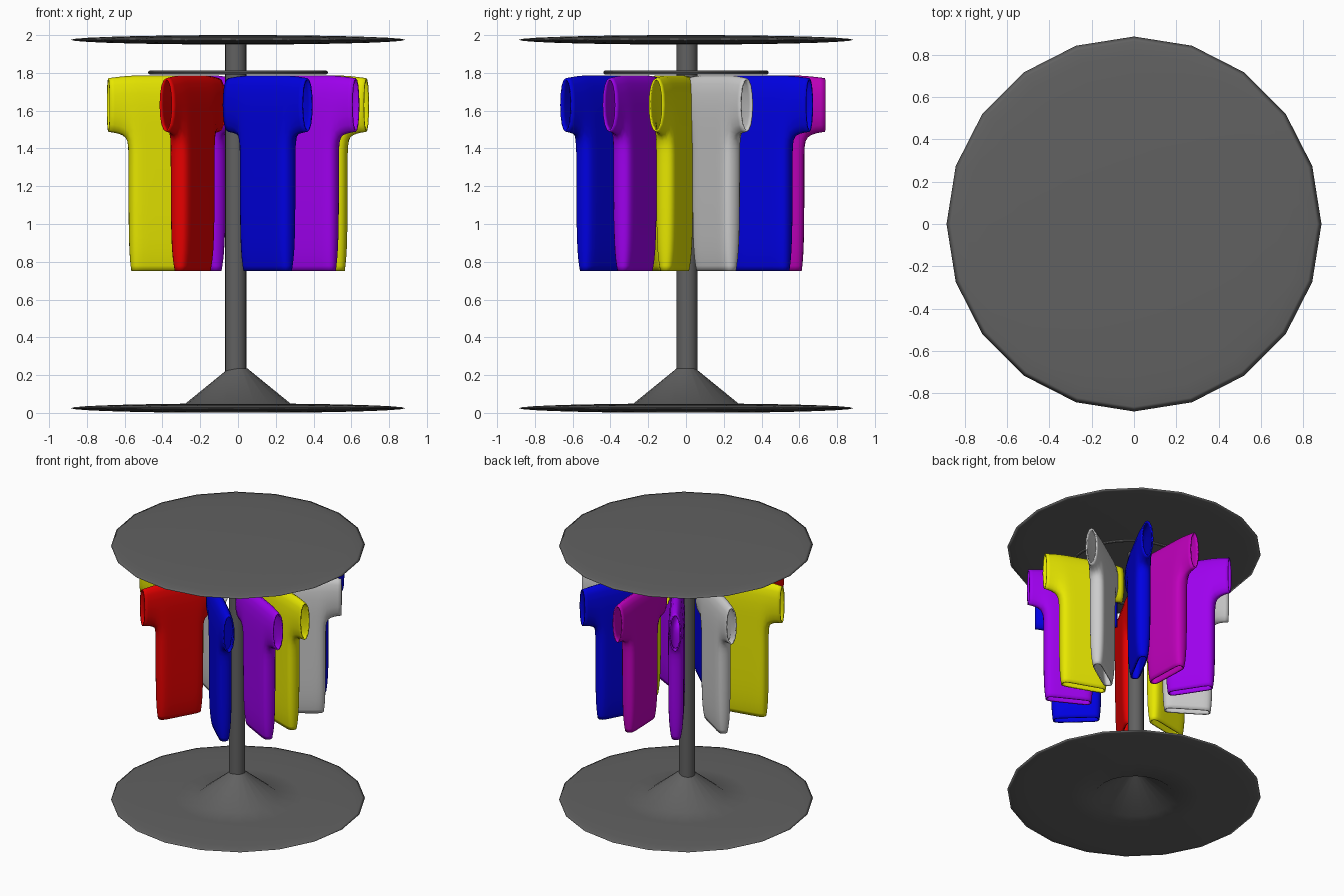
import bpy, bmesh
from math import radians, cos, sin, tau, pi

if "Cube" in bpy.data.objects:
    bpy.data.objects.remove(bpy.data.objects["Cube"])


def material(name, rgb):
    m = bpy.data.materials.new(name)
    m.diffuse_color = (*rgb, 1)
    m.use_nodes = True
    m.node_tree.nodes["Principled BSDF"].inputs["Base Color"].default_value = m.diffuse_color
    return m


dark = material("dark_metal", (0.12, 0.12, 0.12))


def finish(bm, name, colour=dark):
    bmesh.ops.recalc_face_normals(bm, faces=bm.faces)
    me = bpy.data.meshes.new(name)
    bm.to_mesh(me)
    bm.free()
    for p in me.polygons:
        p.use_smooth = True
    ob = bpy.data.objects.new(name, me)
    bpy.context.collection.objects.link(ob)
    me.materials.append(colour)
    return ob


# 20-sided turned shape from a radius/height profile
def lathe(name, profile, x=0.0, y=0.0, sides=20):
    bm = bmesh.new()
    vs = [bm.verts.new((x + r, y, z)) for r, z in profile]
    es = [bm.edges.new(p) for p in zip(vs, vs[1:])]
    bmesh.ops.spin(bm, geom=vs + es, cent=(x, y, 0), axis=(0, 0, 1),
                   angle=tau, steps=sides)
    bmesh.ops.remove_doubles(bm, verts=bm.verts, dist=1e-5)
    return finish(bm, name)


# Flattened-ellipse rim shared by both plates
R, H = 0.885, 0.025


def rim(a0, a1, z, n=8):
    return [(R * cos(a0 + (a1 - a0) * k / n), z + H * sin(a0 + (a1 - a0) * k / n))
            for k in range(n + 1)]


lathe("top_plate", [(0, 1.95)] + rim(-1.35, 1.35, 1.975, 12) + [(0, 2.0)])
# Base: hollow cone underneath, plate, flared foot rising to the pole
lathe("base_plate", [(0, 0.19), (0.05, 0.18)] + rim(-1.25, 1.25, 0.025, 12)
      + [(0.05, 0.235)])
lathe("pole", [(0.056, 0.22), (0.056, 1.97)], -0.012, 0.005)

# Hanging rail
bpy.ops.mesh.primitive_torus_add(major_segments=40, minor_segments=8, major_radius=0.465,
                                 minor_radius=0.011, location=(0, 0, 1.802))
rail = bpy.context.object
rail.name = "hanging_rail"
rail.scale = (1.0, 0.92, 1)
rail.data.materials.append(dark)
bpy.ops.object.shade_smooth_by_angle()


# Shirt: a T-shaped two-sided cage, open at hem and cuffs, smoothed by subdivision
COLS = [-0.287, -0.18, -0.10, 0.10, 0.18, 0.287]
ROWS = [0.75, 0.86, 1.38, 1.46, 1.80]


def shirt(name, colour, x, y, angle):
    bm = bmesh.new()
    grid = {}

    def vert(i, j, side):
        key = (i, j, side)
        if key not in grid:
            px = COLS[i] * (0.92 if j == 0 else 1)
            t = 0.034 if j == 0 else 0.045 if i in (0, 5) else 0.055
            pz = ROWS[j]
            if i in (0, 5):
                pz += -0.015 if j == 4 else 0.015
            grid[key] = bm.verts.new((px, side * t, pz))
        return grid[key]

    cells = {(i, j) for i in range(5) for j in range(4) if 0 < i < 4 or j == 3}
    for i, j in cells:
        corners = [(i, j), (i + 1, j), (i + 1, j + 1), (i, j + 1)]
        for side in (-1, 1):
            bm.faces.new([vert(*c, side) for c in corners])
        # side seams wherever there is no neighbouring cell
        for k, (di, dj) in enumerate([(0, -1), (1, 0), (0, 1), (-1, 0)]):
            hem = dj == -1 and j == 0
            cuff = (i, di) in ((0, -1), (4, 1))
            if (i + di, j + dj) in cells or hem or cuff:
                continue
            a, b = corners[k], corners[(k + 1) % 4]
            bm.faces.new([vert(*a, -1), vert(*b, -1), vert(*b, 1), vert(*a, 1)])
    ob = finish(bm, name, colour)
    ob.location = (x, y, 0)
    ob.rotation_euler.z = radians(angle)
    sub = ob.modifiers.new("smooth", 'SUBSURF')
    sub.levels = sub.render_levels = 2
    cloth = ob.modifiers.new("cloth", 'SOLIDIFY')
    cloth.thickness = 0.01
    cloth.offset = -1


mats = {
    "red": material("red_cloth", (0.8, 0.0, 0.0)),
    "blue": material("blue_cloth", (0.0, 0.0, 0.75)),
    "purple": material("purple_cloth", (0.34, 0.0, 0.85)),
    "yellow": material("yellow_cloth", (0.8, 0.8, 0.0)),
    "white": material("white_cloth", (0.78, 0.78, 0.78)),
    "magenta": material("magenta_cloth", (0.52, 0.0, 0.5)),
}

# Shirts around the rail: colour, position, outward direction
SHIRTS = [
    ("red", -0.24, -0.37, 241), ("blue", 0.157, -0.44, -43),
    ("purple", 0.37, -0.27, -28), ("yellow", 0.41, -0.06, -20),
    ("white", 0.42, 0.16, 34), ("blue", 0.29, 0.40, 62),
    ("magenta", 0.077, 0.45, 92), ("purple", -0.19, 0.385, 123),
    ("white", -0.36, 0.15, 147), ("yellow", -0.405, -0.135, 191),
]
for n, (c, x, y, a) in enumerate(SHIRTS):
    shirt(f"{c}_shirt_{n + 1}", mats[c], x, y, a)
